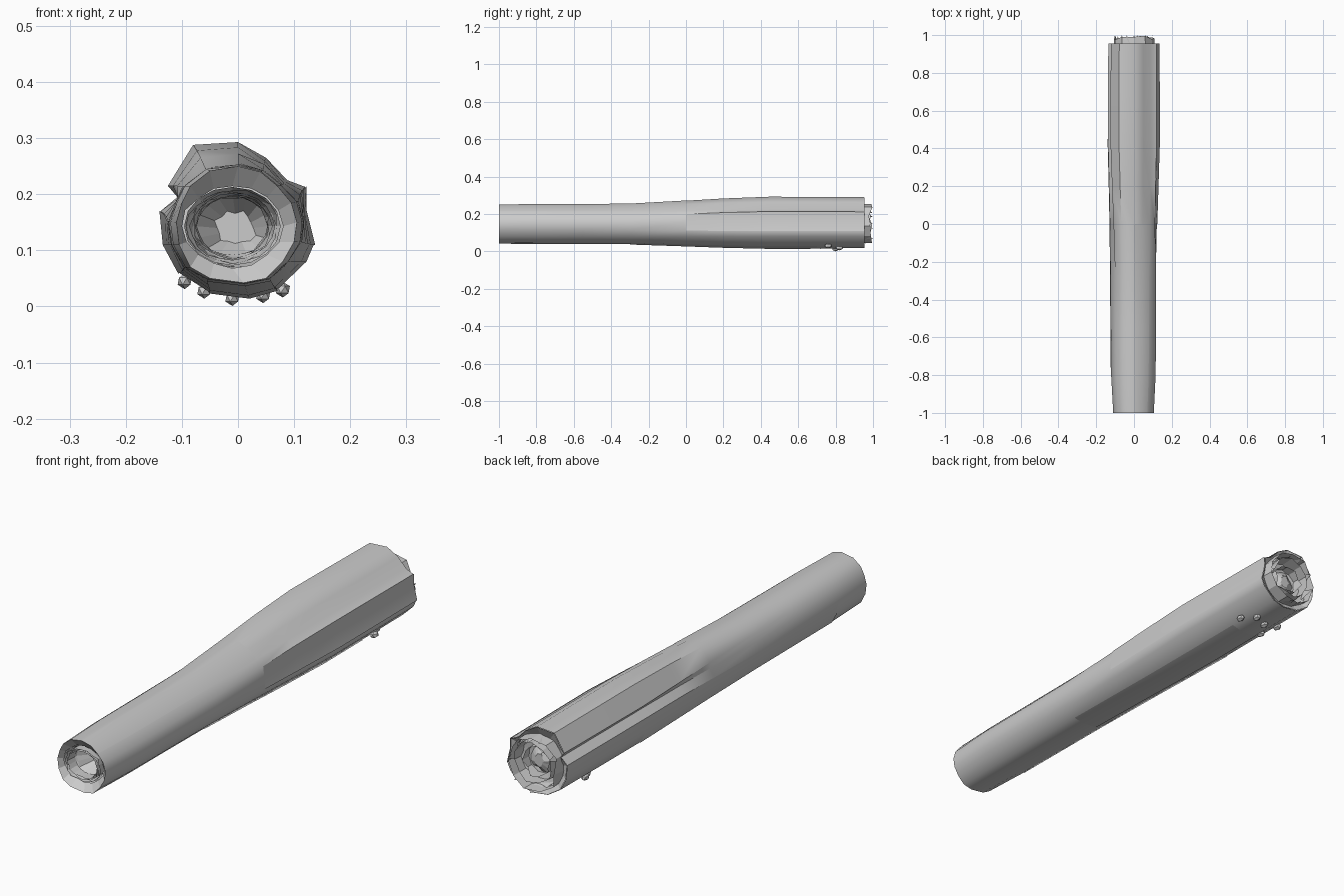
import bpy, bmesh, math, random
from mathutils import Vector

random.seed(4)
cube = bpy.data.objects.get("Cube")
if cube:
    bpy.data.objects.remove(cube)

# One plain grey bark colour
mat = bpy.data.materials.new("grey_bark")
mat.use_nodes = True
GREY = (0.6, 0.6, 0.6, 1)
mat.diffuse_color = GREY
mat.node_tree.nodes["Principled BSDF"].inputs["Base Color"].default_value = GREY

# Outlines (x, z) of the slim front end and the thick, grooved back end
SLIM = [(0, .25), (-.05, .242), (-.085, .215), (-.1, .185), (-.11, .15), (-.105, .11),
        (-.085, .07), (-.05, .05), (.01, .042), (.05, .05), (.08, .08), (.1, .115),
        (.105, .15), (.095, .185), (.07, .215), (.04, .24)]
THICK = [(0, .293), (-.08, .288), (-.125, .215), (-.108, .195), (-.138, .17), (-.132, .11),
         (-.105, .06), (-.05, .025), (.02, .016), (.07, .03), (.122, .08), (.135, .11),
         (.12, .17), (.12, .213), (.088, .225), (.05, .265)]
# Stations along the trunk: y, blend from slim to thick, widening
STATIONS = [(-1, 0, 1), (-.8, .07, 1.08), (-.55, .07, 1.1), (-.3, .12, 1.1), (0, .5, 1.03),
            (.2, .78, 1), (.45, 1, 1), (.7, .97, 1), (.955, .93, 1)]
CENTRE = Vector((0, 0, .15))


def section(station, grow=1.0):
    y, blend, widen = station
    points = []
    for a, b in zip(SLIM, THICK):
        p = Vector(a).lerp(Vector(b), blend)
        points.append(Vector((p.x * widen * grow, y, .15 + (p.y - .15) * grow)))
    return points


def loft(name, rings, closed=True, smooth=True, cap=False):
    bm = bmesh.new()
    rows = [[bm.verts.new(p) for p in ring] for ring in rings]
    count = len(rows[0])
    for low, high in zip(rows, rows[1:]):
        for i in range(count if closed else count - 1):
            j = (i + 1) % count
            bm.faces.new((low[i], low[j], high[j], high[i]))
    if cap:
        bm.faces.new(rows[-1])
    if closed:
        bmesh.ops.recalc_face_normals(bm, faces=bm.faces)
    return finish(name, bm, smooth)


def finish(name, bm, smooth=False):
    mesh = bpy.data.meshes.new(name)
    bm.to_mesh(mesh)
    bm.free()
    mesh.materials.append(mat)
    obj = bpy.data.objects.new(name, mesh)
    bpy.context.collection.objects.link(obj)
    if smooth:
        bpy.ops.object.select_all(action='DESELECT')
        obj.select_set(True)
        bpy.context.view_layer.objects.active = obj
        bpy.ops.object.shade_smooth_by_angle(angle=math.radians(40))
    return obj


def ragged_ring(y, cx, cz, rx, rz, sides=16, rough=0.0, ragged=0.0):
    ring = []
    for i in range(sides):
        a = math.pi / 2 + math.tau * i / sides
        r = 1 + random.uniform(-rough, rough)
        ring.append(Vector((cx + rx * r * math.cos(a), y + random.uniform(-ragged, ragged),
                            cz + rz * r * math.sin(a))))
    return ring


# Main trunk
loft("trunk_bark", [section(s) for s in STATIONS])


# Long overlapping flakes of bark: first column, last column, first and last station
def bark_flake(name, columns, stations, grow):
    rings = []
    for s in STATIONS[stations[0]:stations[1]]:
        ring = section(s, grow)
        rings.append([ring[c % len(ring)] for c in range(*columns)])
    loft(name, rings, closed=False)


bark_flake("right_bark_flake", (4, 7), (1, 7), 1.015)
bark_flake("left_bark_flake", (11, 14), (4, 9), 1.02)
bark_flake("lower_bark_flake", (7, 10), (3, 8), 1.015)
bark_flake("upper_bark_flake", (14, 17), (0, 5), 1.01)

# Front end: sloping rim, then a recessed hollow
loft("front_rim", [section(STATIONS[0]),
                   ragged_ring(-.97, -.01, .143, .088, .073, rough=.04)], smooth=False)
loft("front_hollow", [ragged_ring(-.97, -.01, .143, .086, .07),
                      ragged_ring(-.93, -.01, .143, .066, .056, rough=.08),
                      ragged_ring(-.88, -.005, .14, .035, .03, rough=.15)],
     smooth=False, cap=True)
# Crumpled growth rings around the hollow
for n in range(4):
    size = .08 - .005 * n
    loft("front_growth_ring_%d" % (n + 1),
         [ragged_ring(-.985, -.01, .143, size, size * .82, 20, .04, .006),
          ragged_ring(-.94, -.01, .143, size * .95, size * .78, 20, .04)], smooth=False)

# Back end: ragged inner layers standing out past the bark
for n, (size, end) in enumerate([(.112, .985), (.088, .975), (.062, .96)]):
    loft("back_inner_layer_%d" % (n + 1),
         [ragged_ring(.88, 0, .15, size, size * .95, 11, .05),
          ragged_ring(end, 0, .15, size, size * .95, 11, .07, .014)], smooth=False)
loft("back_core", [section(STATIONS[-1], .99),
                   ragged_ring(.93, 0, .15, .1, .095, rough=.04),
                   ragged_ring(.92, 0, .15, .05, .05, rough=.15),
                   ragged_ring(.94, 0, .15, .02, .025, rough=.2)], smooth=False, cap=True)

# Loose splinters on the back end
bm = bmesh.new()
for i in range(9):
    a = math.tau * i / 9 + random.uniform(-.2, .2)
    out = Vector((math.cos(a), 0, math.sin(a)))
    side = Vector((-out.z, 0, out.x)) * .025
    base = CENTRE + out * .1
    base.y = .93
    tip = CENTRE + out * random.uniform(.08, .115)
    tip.y = 1
    bm.faces.new([bm.verts.new(p) for p in (base - side, base + side, tip)])
finish("back_splinters", bm)

# Small chips hanging under the thick end
bm = bmesh.new()
for x, y, z in [(-.095, .78, .045), (-.06, .72, .028), (-.01, .8, .015),
                (.045, .82, .02), (.08, .76, .03)]:
    made = bmesh.ops.create_icosphere(bm, subdivisions=1, radius=.014)["verts"]
    for v in made:
        v.co = Vector((v.co.x + x, v.co.y * 1.5 + y, v.co.z + z))
finish("underside_chips", bm)
